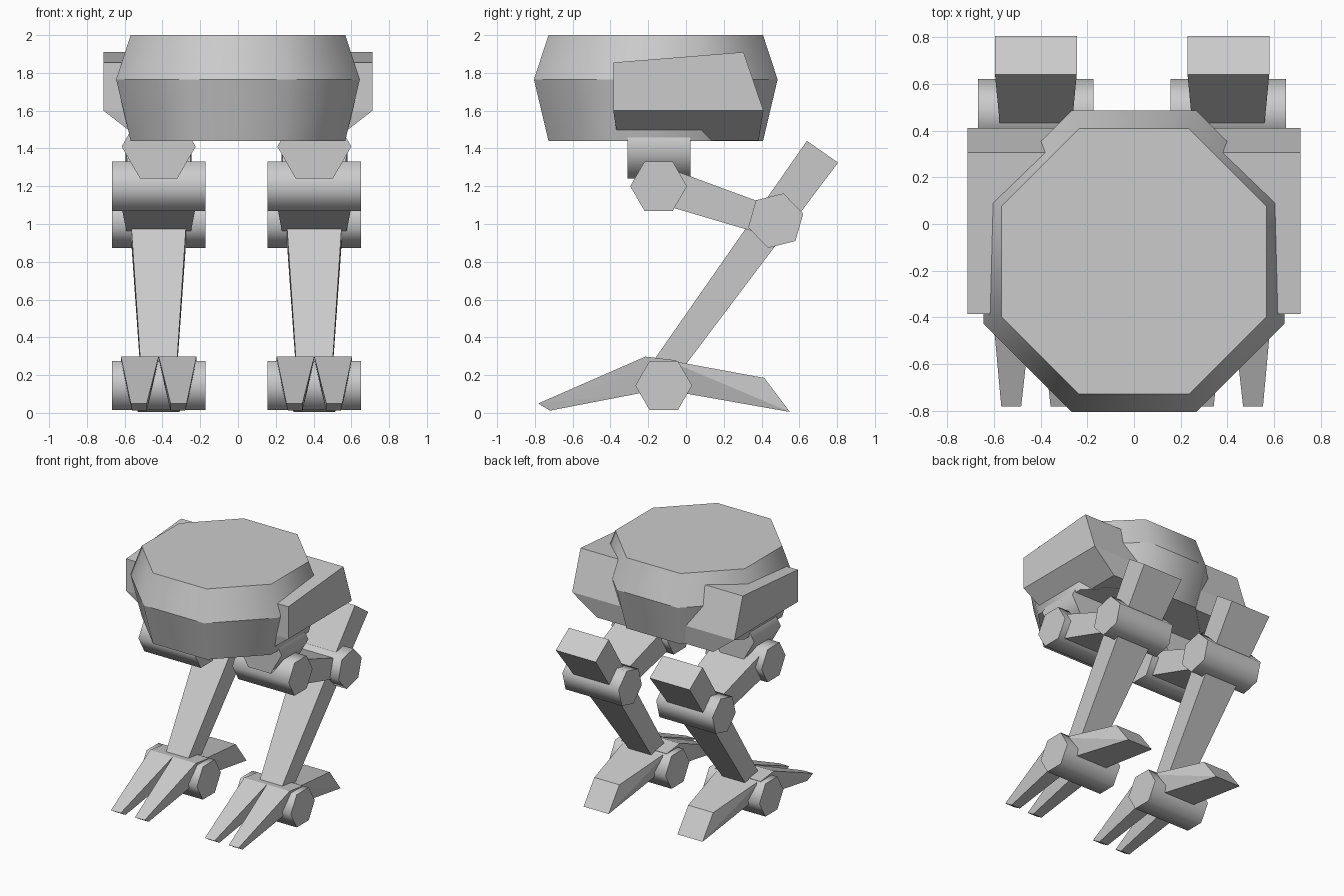
import bpy, bmesh, math

if "Cube" in bpy.data.objects:
    bpy.data.objects.remove(bpy.data.objects["Cube"])

grey = bpy.data.materials.new("light grey")
grey.diffuse_color = (0.6, 0.6, 0.6, 1)
grey.use_nodes = True
grey.node_tree.nodes["Principled BSDF"].inputs["Base Color"].default_value = grey.diffuse_color


def finish(name, bm):
    bmesh.ops.recalc_face_normals(bm, faces=bm.faces)
    mesh = bpy.data.meshes.new(name)
    bm.to_mesh(mesh)
    bm.free()
    mesh.materials.append(grey)
    obj = bpy.data.objects.new(name, mesh)
    bpy.context.collection.objects.link(obj)
    return obj


def hull(name, points):
    """Flat-faced convex block through the given corners."""
    bm = bmesh.new()
    for p in points:
        bm.verts.new(p)
    bmesh.ops.convex_hull(bm, input=bm.verts)
    bmesh.ops.dissolve_limit(bm, angle_limit=math.radians(1),
                             verts=bm.verts, edges=bm.edges)
    return finish(name, bm)


def barrel(name, rings):
    """Smooth-sided, few-sided barrel with flat caps and crisp ring edges."""
    bm = bmesh.new()
    rings = [[bm.verts.new(p) for p in ring] for ring in rings]
    n = len(rings[0])
    for a, b in zip(rings, rings[1:]):
        for i in range(n):
            j = (i + 1) % n
            bm.faces.new((a[i], a[j], b[j], b[i])).smooth = True
    bm.faces.new(rings[0])
    bm.faces.new(rings[-1])
    for ring in rings:
        for i in range(n):
            bm.edges.get((ring[i], ring[(i + 1) % n])).smooth = False
    return finish(name, bm)


def polygon(n, radius, start=0.0):
    return [(radius * math.cos(start + math.tau * i / n),
             radius * math.sin(start + math.tau * i / n)) for i in range(n)]


def joint(name, cx, y, z, turn=0):
    """Six-sided pivot lying across the leg."""
    hexagon = polygon(6, 0.15, math.radians(turn))
    barrel(name, [[(cx + dx, y + a, z + b) for a, b in hexagon]
                  for dx in (-0.247, 0.247)])


def limb(name, cx, corners):
    """Tapered bar: corners are (y, z, half width)."""
    hull(name, [(cx + s * w, y, z) for y, z, w in corners for s in (-1, 1)])


# Octagonal body, widest at mid height
def octagon(half, z):
    r = half / math.cos(math.pi / 8)
    return [(x, y - 0.16, z) for x, y in polygon(8, r, math.pi / 8)]


barrel("body", [octagon(0.568, 1.44), octagon(0.645, 1.765), octagon(0.568, 2.0)])

# Side pods
upper = [(-0.385, 1.855), (0.305, 1.91), (0.41, 1.6), (-0.385, 1.6)]
lower = [(-0.36, 1.443), (0.385, 1.443)]
for label, s in (("left", -1), ("right", 1)):
    hull(label + "_side_pod",
         [(s * x, y, z) for x in (0.712, 0.1) for y, z in upper] +
         [(s * x, y, z) for x in (0.51, 0.1) for y, z in lower])

# Legs
for label, s in (("left", -1), ("right", 1)):
    cx = s * 0.412 - 0.008
    hip = polygon(6, 0.196)
    barrel(label + "_hip", [[(cx + a, y, 1.41 + b) for a, b in hip]
                            for y in (-0.31, 0.025)])
    joint(label + "_upper_joint", cx, -0.145, 1.2)
    joint(label + "_knee_joint", cx, 0.475, 1.018, 14)
    joint(label + "_ankle_joint", cx, -0.118, 0.145)

    limb(label + "_thigh", cx, [(-0.12, 1.305, 0.2), (-0.15, 1.11, 0.2),
                                (0.49, 1.08, 0.165), (0.46, 0.93, 0.165)])
    limb(label + "_shin", cx, [(0.64, 1.44, 0.175), (0.805, 1.325, 0.175),
                               (-0.215, 0.215, 0.093), (-0.07, 0.165, 0.093)])
    limb(label + "_heel", cx, [(-0.1, 0.28, 0.185), (-0.1, 0.12, 0.14),
                               (0.415, 0.185, 0.11), (0.55, 0.005, 0.11)])

    # Two pointed toes: (y, z, inner offset, outer offset)
    toe = [(-0.05, 0.278, 0.0, 0.2), (-0.215, 0.298, 0.0, 0.2),
           (-0.782, 0.05, 0.063, 0.148), (-0.72, 0.012, 0.063, 0.14),
           (-0.24, 0.105, 0.04, 0.165), (-0.05, 0.15, 0.04, 0.165)]
    for side, t in (("left", -1), ("right", 1)):
        hull(f"{label}_foot_{side}_toe",
             [(cx + t * w, y, z) for y, z, a, b in toe for w in (a, b)])
